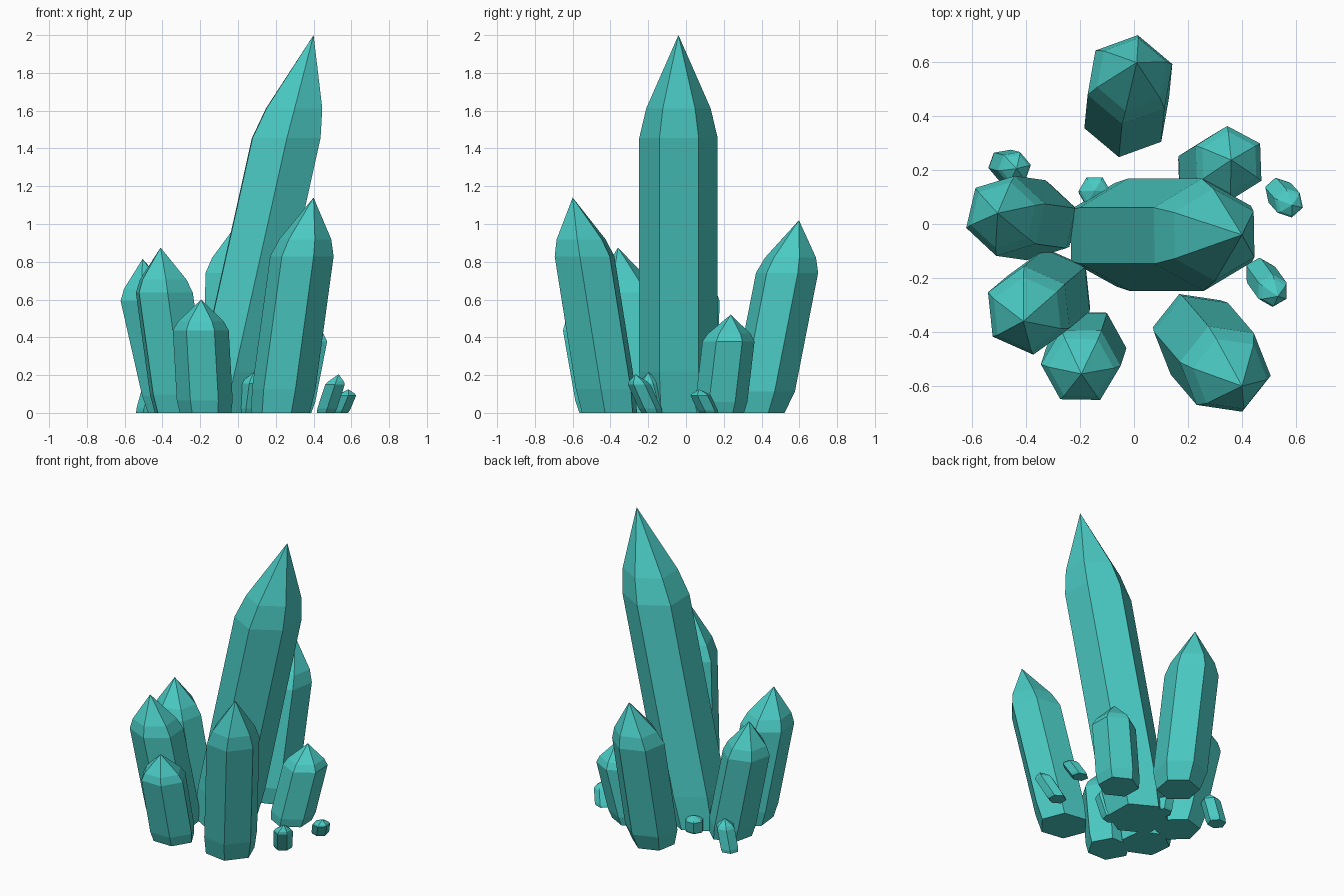
import bpy, bmesh
from math import cos, sin, radians
from mathutils import Vector

cube = bpy.data.objects.get("Cube")
if cube:
    bpy.data.objects.remove(cube, do_unlink=True)

teal = bpy.data.materials.new("teal_crystal")
teal.use_nodes = True
colour = (0.069, 0.591, 0.546, 1)
teal.diffuse_color = colour
teal.node_tree.nodes["Principled BSDF"].inputs["Base Color"].default_value = colour

SIDES = 6


def crystal(name, low, high, tip, radius, turn, height, foot=0.92):
    """Leaning six-sided crystal: foot, lower ring, upper ring, shoulder, point."""
    z_low, z_high, z_shoulder = 0.11 * height, 0.727 * height, 0.806 * height
    low = Vector((*low, z_low))
    high = Vector((*high, z_high))
    tip = Vector((*tip, height))
    base = low + (low - high) * (z_low / (z_high - z_low))
    shoulder = high.lerp(tip, (z_shoulder - z_high) / (height - z_high))
    bm = bmesh.new()
    rings = []
    for centre, scale in ((base, foot), (low, 1), (high, 1), (shoulder, 0.82)):
        ring = []
        for i in range(SIDES):
            a = radians(turn + i * 360 / SIDES)
            ring.append(bm.verts.new(centre + radius * scale * Vector((cos(a), sin(a), 0))))
        rings.append(ring)
    apex = bm.verts.new(tip)
    bm.faces.new(reversed(rings[0]))
    for i in range(SIDES):
        j = (i + 1) % SIDES
        for a, b in zip(rings, rings[1:]):
            bm.faces.new((a[i], a[j], b[j], b[i]))
        bm.faces.new((rings[-1][i], rings[-1][j], apex))
    bmesh.ops.recalc_face_normals(bm, faces=bm.faces)
    mesh = bpy.data.meshes.new(name)
    bm.to_mesh(mesh)
    bm.free()
    mesh.materials.append(teal)
    bpy.context.collection.objects.link(bpy.data.objects.new(name, mesh))


# Main crystals: lower centre, upper centre, tip, radius, turn, height
crystal("tall_crystal", (-0.02, -0.04), (0.255, -0.04), (0.4, -0.04), 0.208, 31, 2.0)
crystal("front_left_crystal", (0.242, -0.425), (0.338, -0.537), (0.4, -0.6), 0.17, -8.5, 1.14)
crystal("back_crystal", (-0.027, 0.412), (-0.015, 0.535), (0.01, 0.598), 0.167, 20, 1.02, 0.8)
crystal("front_right_crystal", (-0.315, -0.257), (-0.39, -0.32), (-0.41, -0.36), 0.165, 36, 0.875)
crystal("right_crystal", (-0.362, 0.014), (-0.476, 0.03), (-0.505, 0.04), 0.152, 17, 0.815)
crystal("front_short_crystal", (-0.176, -0.457), (-0.197, -0.522), (-0.195, -0.555), 0.148, -1, 0.6)
crystal("back_left_crystal", (0.287, 0.187), (0.35, 0.225), (0.36, 0.237), 0.138, 32, 0.52)

# Small shards around the foot
crystal("left_front_shard", (0.472, -0.19), (0.513, -0.247), (0.533, -0.268), 0.06, 30, 0.205)
crystal("left_shard", (0.54, 0.115), (0.573, 0.078), (0.585, 0.07), 0.055, -18, 0.125)
crystal("front_shard", (0.058, -0.155), (0.075, -0.19), (0.085, -0.2), 0.06, 15, 0.215)
crystal("back_shard", (-0.142, 0.11), (-0.146, 0.12), (-0.146, 0.123), 0.06, 0, 0.11)
crystal("back_right_shard", (-0.477, 0.217), (-0.443, 0.208), (-0.435, 0.205), 0.062, 10, 0.2)
